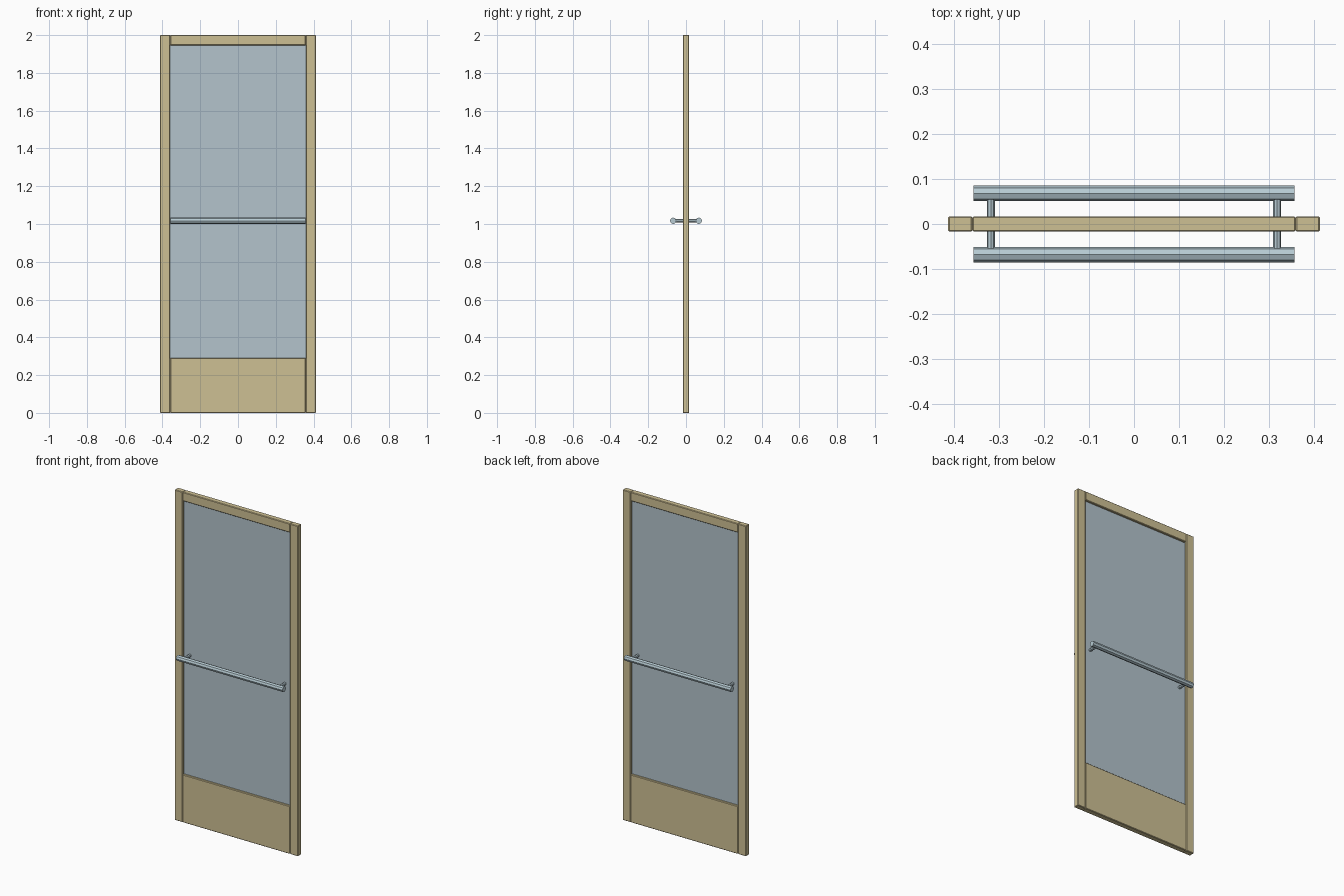
import bpy, math

if "Cube" in bpy.data.objects:
    bpy.data.objects.remove(bpy.data.objects["Cube"])


def srgb(r, g, b):
    return tuple(((c / 255 + 0.055) / 1.055) ** 2.4 for c in (r, g, b)) + (1.0,)


def material(name, rgb):
    m = bpy.data.materials.new(name)
    m.diffuse_color = srgb(*rgb)
    m.use_nodes = True
    m.node_tree.nodes["Principled BSDF"].inputs["Base Color"].default_value = m.diffuse_color
    return m


TAN = material("tan_frame", (206, 192, 148))
GLASS = material("pale_blue_glass", (180, 196, 204))
METAL = material("pale_blue_metal", (183, 203, 211))

W, INNER, H, T = 0.413, 0.359, 2.0, 0.034   # half width, half opening, height, thickness
TOP_Z, KICK_Z = 1.946, 0.29                 # opening top and bottom
BAR_Y, BAR_Z, BAR_R = 0.068, 1.017, 0.017


def box(name, x0, x1, z0, z1, depth, mat, bevel=0.0):
    bpy.ops.mesh.primitive_cube_add(size=1, location=((x0 + x1) / 2, 0, (z0 + z1) / 2))
    o = bpy.context.object
    o.name = name
    o.scale = (x1 - x0, depth, z1 - z0)
    bpy.ops.object.transform_apply(location=False, rotation=False, scale=True)
    if bevel:
        b = o.modifiers.new("soft_edges", 'BEVEL')
        b.width = bevel
        b.segments = 1
    o.data.materials.append(mat)
    return o


def rod(name, radius, length, loc, axis):
    # eight-sided rod with corners on the axes
    rot = (0, math.pi / 2, 0) if axis == 'X' else (math.pi / 2, 0, 0)
    bpy.ops.mesh.primitive_cylinder_add(vertices=8, radius=radius, depth=length,
                                        location=loc, rotation=rot)
    o = bpy.context.object
    o.name = name
    o.data.materials.append(METAL)
    return o


# Frame: two stiles, top rail and kick panel
for side, s in (("left", -1), ("right", 1)):
    x0, x1 = sorted((s * INNER, s * W))
    box(side + "_stile", x0, x1, 0, H, T, TAN, 0.003)
box("top_rail", -INNER, INNER, TOP_Z, H, T, TAN, 0.003)
box("kick_panel", -INNER, INNER, 0, KICK_Z, T, TAN, 0.003)

# Glass pane, slightly tucked into the frame
box("glass_pane", -INNER - 0.004, INNER + 0.004, KICK_Z - 0.004, TOP_Z + 0.004, 0.008, GLASS)

# Push bars on both faces, each on two standoffs
for face, s in (("front", -1), ("back", 1)):
    rod(face + "_push_bar", BAR_R, 0.714, (0, s * BAR_Y, BAR_Z), 'X')
    for side, x in (("left", -0.318), ("right", 0.318)):
        rod(f"{face}_{side}_standoff", 0.009, BAR_Y - 0.01,
            (x, s * BAR_Y / 2, BAR_Z), 'Y')
